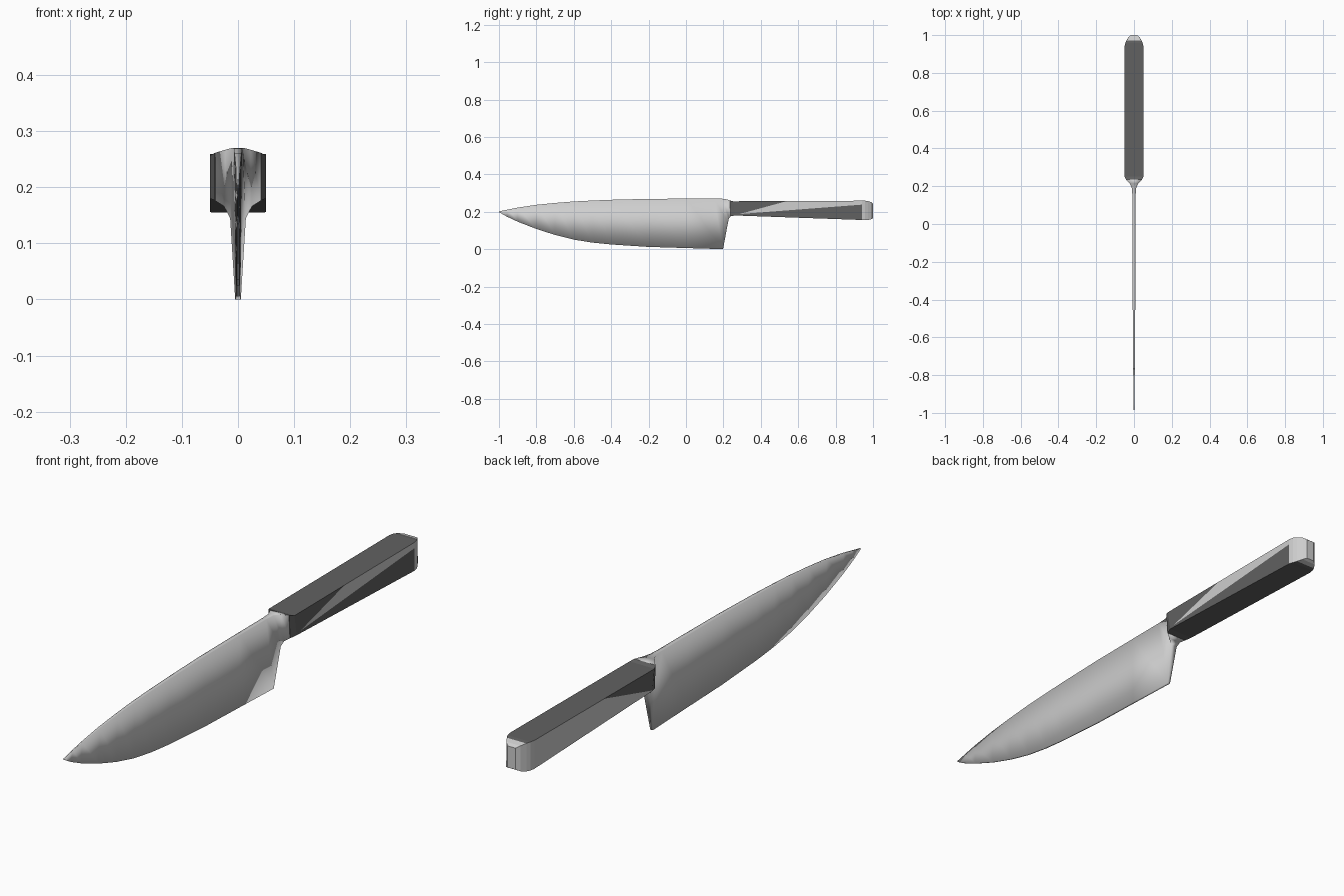
import bpy, bmesh
from mathutils import Vector


def material(name, v):
    m = bpy.data.materials.new(name)
    m.diffuse_color = (v, v, v, 1)
    return m


STEEL = material("steel", 0.62)
DARK = material("dark_grip", 0.12)


def loft(stations):
    """Skin four-cornered rings: (y, z, half width) at the top, then at the bottom."""
    bm = bmesh.new()
    rings = []
    for yt, zt, ht, yb, zb, hb in stations:
        pts = [(ht, yt, zt), (hb, yb, zb), (-hb, yb, zb), (-ht, yt, zt)]
        rings.append([bm.verts.new(p) for p in pts])
    for a, b in zip(rings, rings[1:]):
        for i in range(4):
            j = (i + 1) % 4
            bm.faces.new((a[i], a[j], b[j], b[i]))
    bm.faces.new(rings[0])
    bm.faces.new(rings[-1])
    bmesh.ops.recalc_face_normals(bm, faces=bm.faces)
    return bm


def finish(bm, name, mats):
    me = bpy.data.meshes.new(name)
    bm.to_mesh(me)
    bm.free()
    for m in mats:
        me.materials.append(m)
    ob = bpy.data.objects.new(name, me)
    bpy.context.collection.objects.link(ob)
    return ob


# Blade, heel and flared bolster in one smooth skin
blade = loft([
    (-1.0, 0.202, 0.0010, -1.0, 0.198, 0.0008),
    (-0.95, 0.212, 0.0020, -0.96, 0.175, 0.0010),
    (-0.9, 0.222, 0.0028, -0.9, 0.147, 0.0013),
    (-0.8, 0.237, 0.0040, -0.8, 0.108, 0.0017),
    (-0.7, 0.247, 0.0050, -0.7, 0.076, 0.0020),
    (-0.6, 0.255, 0.0058, -0.6, 0.051, 0.0024),
    (-0.5, 0.260, 0.0064, -0.5, 0.035, 0.0028),
    (-0.4, 0.264, 0.0069, -0.4, 0.025, 0.0031),
    (-0.2, 0.269, 0.0075, -0.2, 0.012, 0.0036),
    (0.0, 0.270, 0.0080, 0.0, 0.006, 0.0040),
    (0.15, 0.270, 0.0085, 0.198, 0.0, 0.0050),
    (0.19, 0.270, 0.0110, 0.225, 0.145, 0.0140),
    (0.213, 0.267, 0.0220, 0.230, 0.166, 0.0250),
    (0.235, 0.261, 0.0420, 0.240, 0.177, 0.0420),
])
for f in blade.faces:
    f.smooth = True
finish(blade, "blade", [STEEL])

# Handle with rounded butt end
handle = loft([
    (0.234, 0.261, 0.042, 0.239, 0.177, 0.042),
    (0.252, 0.256, 0.050, 0.265, 0.180, 0.050),
    (0.94, 0.259, 0.050, 0.94, 0.156, 0.050),
    (0.958, 0.259, 0.046, 0.958, 0.155, 0.046),
    (0.972, 0.257, 0.039, 0.972, 0.156, 0.040),
    (0.990, 0.252, 0.028, 0.990, 0.160, 0.029),
    (1.0, 0.244, 0.016, 1.0, 0.166, 0.016),
])
# Two slanting cuts across the grip bound the steel side panels
cuts = []
for y0, z0, y1, z1 in [(0.25, 0.178, 0.54, 0.257), (0.29, 0.188, 0.94, 0.238)]:
    co, no = Vector((0, y0, z0)), Vector((0, z0 - z1, y1 - y0))
    cuts.append((co, no))
    sides = [f for f in handle.faces
             if abs(f.normal.x) > 0.95 and 0.25 < f.calc_center_median().y < 0.95]
    geom = sides + list({e for f in sides for e in f.edges} | {v for f in sides for v in f.verts})
    bmesh.ops.bisect_plane(handle, geom=geom, plane_co=co, plane_no=no)
for f in handle.faces:
    c = f.calc_center_median()
    above = [(c - co).dot(no) > 0 for co, no in cuts]
    steel = c.y > 0.972
    if abs(f.normal.x) > 0.3:
        if c.y > 0.94:
            steel = True
        elif c.y > 0.27:
            steel = not above[0] and (c.x < 0 or above[1])
    f.material_index = 0 if steel else 1
ob = finish(handle, "handle", [STEEL, DARK])
